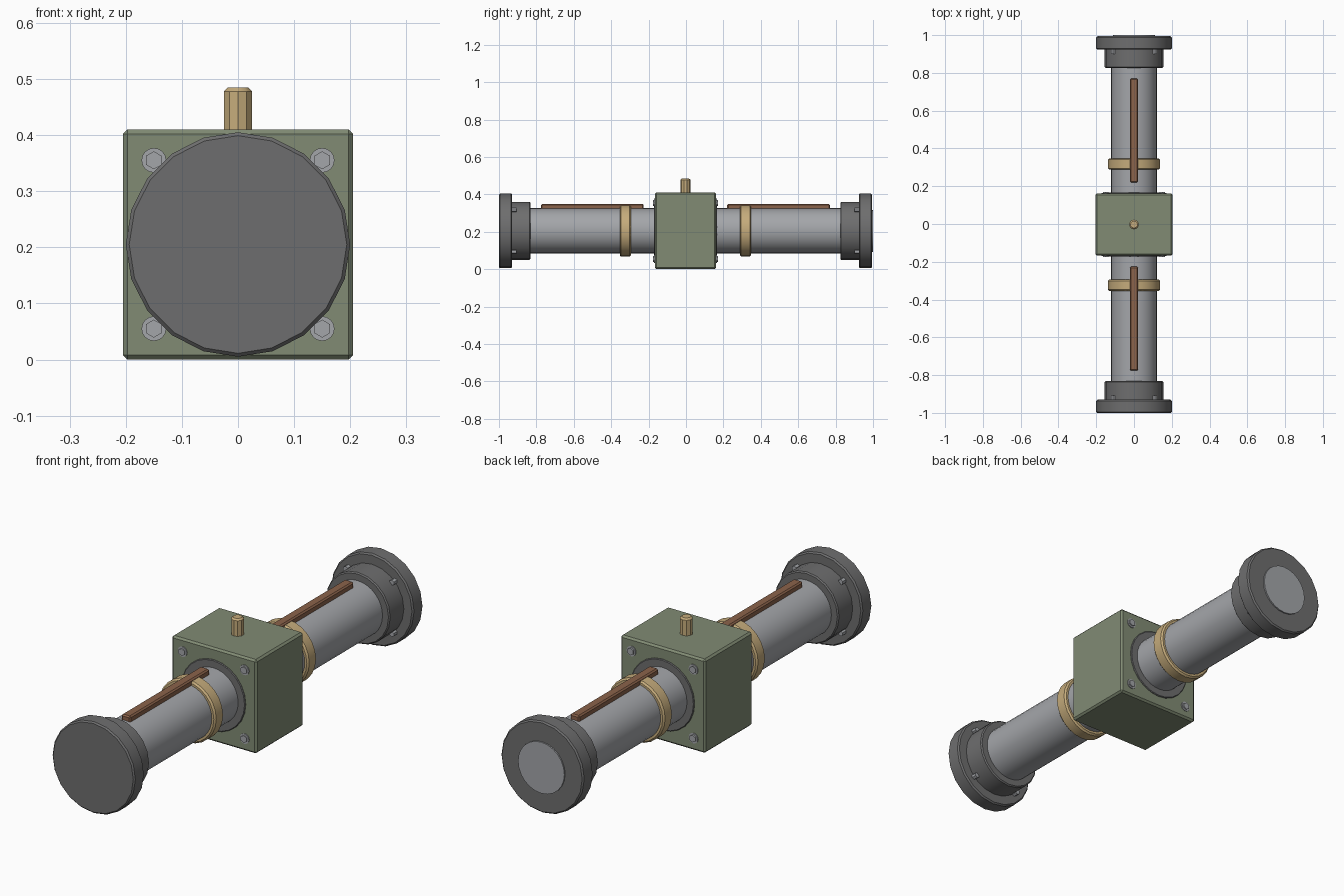
import bpy
import bmesh
from math import radians
from mathutils import Matrix, Vector

cube = bpy.data.objects.get("Cube")
if cube:
    bpy.data.objects.remove(cube, do_unlink=True)


def material(name, rgb):
    m = bpy.data.materials.new(name)
    m.use_nodes = True
    m.diffuse_color = (*rgb, 1)
    m.node_tree.nodes["Principled BSDF"].inputs["Base Color"].default_value = (*rgb, 1)
    return m


GREEN = material("sage green paint", (0.22, 0.26, 0.175))
DARK = material("dark grey iron", (0.155, 0.155, 0.157))
STEEL = material("light steel", (0.37, 0.38, 0.40))
BRASS = material("brass", (0.56, 0.41, 0.20))
BROWN = material("copper brown", (0.26, 0.125, 0.07))

AXIS_Z = 0.205   # height of the pipe axis
SHIFT = -0.003   # body offset that leaves room for the rear plate


def finish(bm, name, mat, bevel):
    mesh = bpy.data.meshes.new(name)
    bm.to_mesh(mesh)
    bm.free()
    mesh.materials.append(mat)
    ob = bpy.data.objects.new(name, mesh)
    bpy.context.collection.objects.link(ob)
    if bevel:
        mod = ob.modifiers.new("Bevel", "BEVEL")
        mod.width = bevel
        mod.segments = 1
        mod.limit_method = "ANGLE"
        mod.angle_limit = radians(40)
    return ob


def box(name, mat, center, size, bevel=0.0):
    bm = bmesh.new()
    bmesh.ops.create_cube(bm, size=1, matrix=Matrix.Translation(center) @ Matrix.Diagonal((*size, 1)))
    return finish(bm, name, mat, bevel)


def cylinder(name, mat, center, radius, length, sides, bevel=0.0, along_y=True):
    bm = bmesh.new()
    turn = Matrix.Rotation(radians(90), 4, "X") if along_y else Matrix()
    bmesh.ops.create_cone(bm, cap_ends=True, segments=sides, radius1=radius, radius2=radius,
                          depth=length, matrix=Matrix.Translation(center) @ turn)
    ob = finish(bm, name, mat, bevel)
    if sides > 8:
        bpy.ops.object.select_all(action="DESELECT")
        ob.select_set(True)
        bpy.context.view_layer.objects.active = ob
        bpy.ops.object.shade_smooth_by_angle(angle=radians(30))
    return ob


def on_axis(y, x=0.0, z=0.0):
    return Vector((x, y + SHIFT, AXIS_Z + z))


# Central housing and its top stem
box("valve_housing", GREEN, on_axis(0), (0.41, 0.328, 0.41), 0.008)
cylinder("top_stem", BRASS, (0, SHIFT, 0.442), 0.026, 0.086, 10, 0.007, along_y=False)

# Both pipe arms
for side, label in ((-1, "front"), (1, "rear")):
    cylinder(label + "_pipe", STEEL, on_axis(side * 0.48), 0.121, 0.76, 32)
    cylinder(label + "_housing_ring", DARK, on_axis(side * 0.160), 0.155, 0.018, 24, 0.003)
    cylinder(label + "_band", BRASS, on_axis(side * 0.321), 0.138, 0.06, 24, 0.007)
    box(label + "_top_strip", BROWN, on_axis(side * 0.498, 0, 0.125), (0.044, 0.55, 0.036), 0.006)
    cylinder(label + "_collar", DARK, on_axis(side * 0.883), 0.155, 0.11, 20, 0.005)
    cylinder(label + "_end_flange", DARK, on_axis(side * 0.962), 0.2, 0.07, 20, 0.006)

    # Bolts at the four corners of the housing and behind the flange
    for sx in (-1, 1):
        for sz in (-1, 1):
            tag = label + ("_upper" if sz > 0 else "_lower") + ("_left" if sx > 0 else "_right")
            spot = on_axis(side * 0.164, sx * 0.15, sz * 0.15)
            cylinder(tag + "_washer", STEEL, spot, 0.022, 0.007, 16)
            cylinder(tag + "_bolt", STEEL, spot + Vector((0, side * 0.004, 0)), 0.016, 0.010, 6)
            cylinder(tag + "_flange_bolt", STEEL, on_axis(side * 0.917, sx * 0.112, sz * 0.112),
                     0.012, 0.026, 6)

# Pale plate on the rear end only
cylinder("rear_end_plate", STEEL, on_axis(0.998), 0.112, 0.010, 24)
